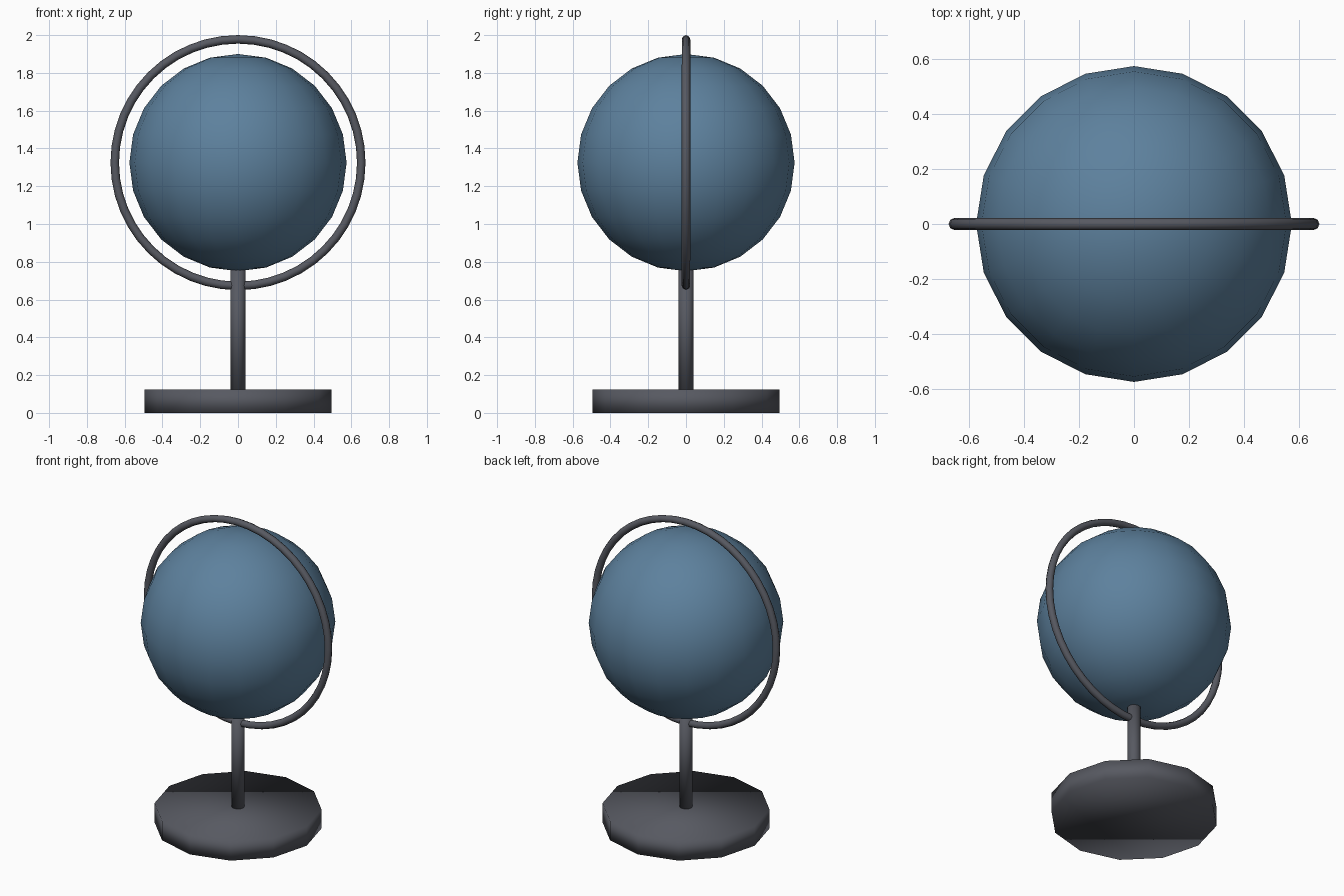
import bpy

cube = bpy.data.objects.get("Cube")
if cube:
    bpy.data.objects.remove(cube, do_unlink=True)


def make_material(name, rgb):
    mat = bpy.data.materials.new(name)
    mat.use_nodes = True
    colour = (*rgb, 1.0)
    mat.diffuse_color = colour
    mat.node_tree.nodes["Principled BSDF"].inputs["Base Color"].default_value = colour
    return mat


def finish(name, mat):
    """Name the active object, colour it and shade every face smooth."""
    obj = bpy.context.object
    obj.name = obj.data.name = name
    obj.data.materials.clear()
    obj.data.materials.append(mat)
    bpy.ops.object.shade_smooth()
    return obj


def upright_cylinder(name, mat, radius, bottom, top, sides):
    bpy.ops.mesh.primitive_cylinder_add(
        vertices=sides, radius=radius, depth=top - bottom,
        location=(0, 0, (bottom + top) / 2))
    return finish(name, mat)


blue = make_material("ocean blue", (0.11, 0.22, 0.34))
grey = make_material("dark grey metal", (0.095, 0.10, 0.12))

CENTRE = (0, 0, 1.325)

# Stand: twelve-sided foot and slim post reaching into the ball
upright_cylinder("base", grey, 0.495, 0.0, 0.125, 12)
upright_cylinder("post", grey, 0.04, 0.125, 0.78, 12)

# Globe
bpy.ops.mesh.primitive_uv_sphere_add(
    segments=20, ring_count=12, radius=0.575, location=CENTRE)
finish("globe", blue)

# Upright ring around the globe, facing the front
bpy.ops.mesh.primitive_torus_add(
    major_radius=0.6525, minor_radius=0.0225, major_segments=48,
    minor_segments=8, location=CENTRE, rotation=(1.5707963, 0, 0))
finish("meridian_ring", grey)
